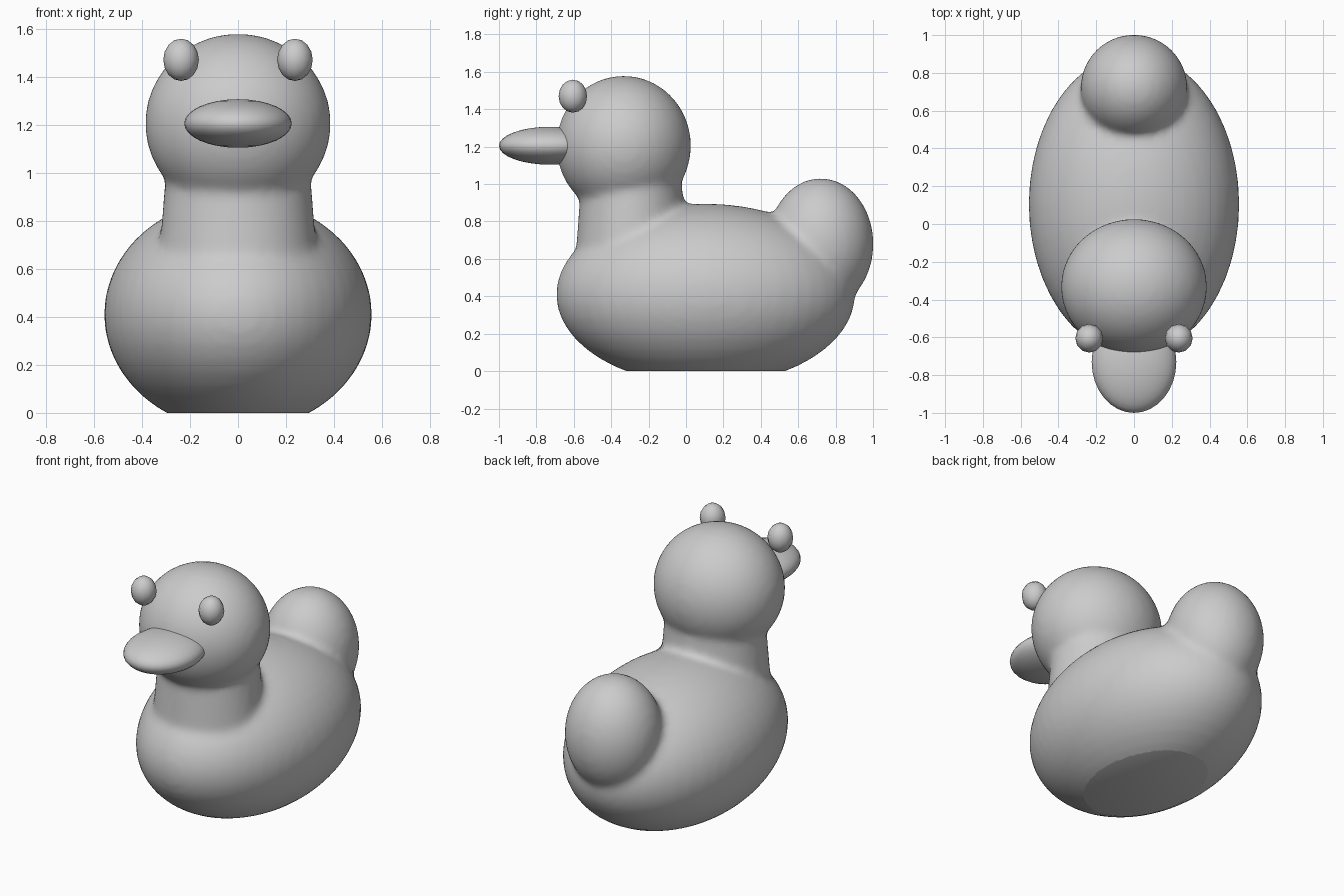
import bpy, bmesh
from mathutils import Matrix, Vector

if "Cube" in bpy.data.objects:
    bpy.data.objects.remove(bpy.data.objects["Cube"])


def place(loc, size):
    return Matrix.Translation(loc) @ Matrix.Diagonal((*size, 1))


def finish(name, bm):
    mesh = bpy.data.meshes.new(name)
    bm.to_mesh(mesh)
    bm.free()
    ob = bpy.data.objects.new(name, mesh)
    bpy.context.collection.objects.link(ob)
    for p in mesh.polygons:
        p.use_smooth = True
    return ob


def ellipsoid(bm, loc, size, seg=48, rings=24):
    bmesh.ops.create_uvsphere(bm, u_segments=seg, v_segments=rings, radius=1,
                              matrix=place(loc, size))


# Body, tail, neck and head as overlapping volumes
bm = bmesh.new()
ellipsoid(bm, (0, 0.105, 0.41), (0.558, 0.80, 0.485))
ellipsoid(bm, (0, 0.72, 0.68), (0.283, 0.283, 0.352))
ellipsoid(bm, (0, -0.333, 1.205), (0.387, 0.36, 0.374))
bmesh.ops.create_cone(bm, cap_ends=True, segments=48, radius1=1.1, radius2=0.98,
                      depth=0.45, matrix=place((0, -0.292, 0.825), (0.303, 0.272, 1)))
rough = finish("body_blank", bm)

# Fuse them and soften the seams
remesh = rough.modifiers.new("fuse", 'REMESH')
remesh.mode = 'VOXEL'
remesh.voxel_size = 0.022
remesh.use_smooth_shade = True
soften = rough.modifiers.new("soften", 'SMOOTH')
soften.factor = 0.5
soften.iterations = 8
bpy.context.view_layer.update()
fused = rough.evaluated_get(bpy.context.evaluated_depsgraph_get())

# Slice off the flat base
bm = bmesh.new()
bm.from_mesh(fused.to_mesh())
cut = bmesh.ops.bisect_plane(bm, geom=bm.verts[:] + bm.edges[:] + bm.faces[:],
                             plane_co=Vector((0, 0, 0)), plane_no=Vector((0, 0, 1)),
                             clear_inner=True)
rim = [e for e in cut["geom_cut"] if isinstance(e, bmesh.types.BMEdge)]
bmesh.ops.holes_fill(bm, edges=rim, sides=0)
fused.to_mesh_clear()
body = finish("body", bm)
bpy.data.objects.remove(rough)
bpy.context.view_layer.objects.active = body
body.select_set(True)
bpy.ops.object.shade_smooth_by_angle(angle=0.6)

# Bill
bm = bmesh.new()
ellipsoid(bm, (0, -0.73, 1.205), (0.224, 0.27, 0.101), 32, 16)
finish("bill", bm)

# Eyes
for side, x in (("left", -0.237), ("right", 0.237)):
    bm = bmesh.new()
    ellipsoid(bm, (x, -0.605, 1.47), (0.074, 0.076, 0.088), 12, 8)
    finish(side + "_eye", bm)
